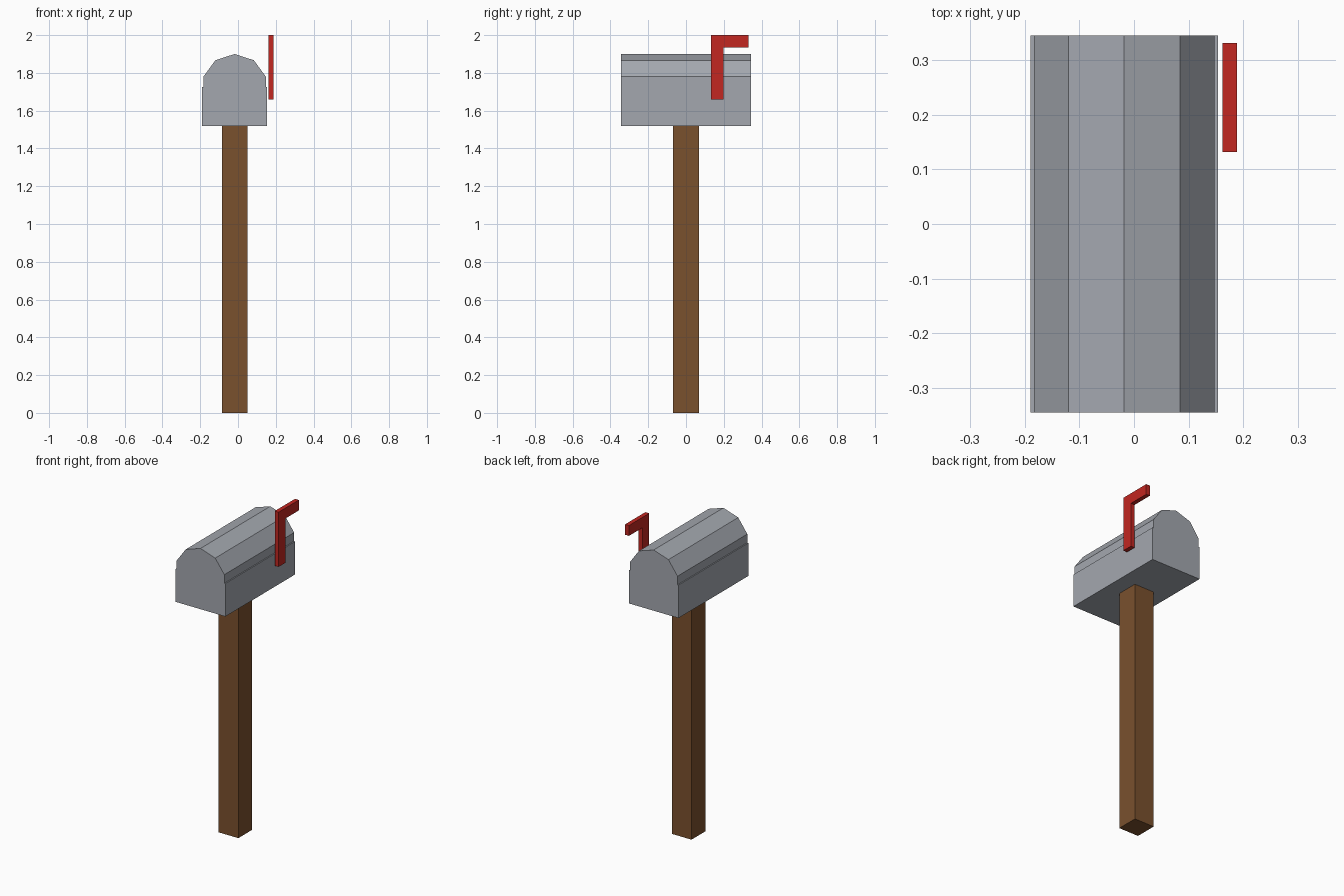
import bpy, bmesh, math

if "Cube" in bpy.data.objects:
    bpy.data.objects.remove(bpy.data.objects["Cube"])

def material(name, color):
    m = bpy.data.materials.new(name)
    m.diffuse_color = color
    m.use_nodes = True
    m.node_tree.nodes["Principled BSDF"].inputs["Base Color"].default_value = m.diffuse_color
    return m

def extrude_profile(name, points, depth, mat=None):
    """Make a solid by extruding a flat outline of 3D points along a vector."""
    bm = bmesh.new()
    face = bm.faces.new([bm.verts.new(p) for p in points])
    ext = bmesh.ops.extrude_face_region(bm, geom=[face], use_keep_orig=True)
    moved = [g for g in ext["geom"] if isinstance(g, bmesh.types.BMVert)]
    bmesh.ops.translate(bm, verts=moved, vec=depth)
    bmesh.ops.recalc_face_normals(bm, faces=bm.faces)
    mesh = bpy.data.meshes.new(name)
    bm.to_mesh(mesh)
    bm.free()
    obj = bpy.data.objects.new(name, mesh)
    bpy.context.collection.objects.link(obj)
    if mat:
        mesh.materials.append(mat)
    return obj

wood = material("wood", (0.195, 0.082, 0.027, 1))
metal = material("metal", (0.37, 0.39, 0.43, 1))
red = material("red", (0.54, 0.02, 0.015, 1))

CX = -0.018                     # post and box sit slightly left of the flag
BASE, SHOULDER = 1.52, 1.7265   # box bottom and start of the rounded roof
HALF_W, HALF_L, R = 0.172, 0.345, 0.1735

# Square post
P = 0.068
extrude_profile("post", [(CX - P, -P, 0), (CX + P, -P, 0), (CX + P, P, 0), (CX - P, P, 0)],
                (0, 0, BASE), wood)

# Box: straight walls, small step, then the upper half of a ten-sided cylinder
step = R * math.cos(math.radians(18))
outline = [(-HALF_W, BASE), (HALF_W, BASE), (HALF_W, SHOULDER), (step, SHOULDER)]
for deg in (18, 54, 90, 126, 162):
    a = math.radians(deg)
    outline.append((R * math.cos(a), SHOULDER + R * math.sin(a)))
outline += [(-step, SHOULDER), (-HALF_W, SHOULDER)]
extrude_profile("mailbox_body", [(CX + x, -HALF_L, z) for x, z in outline],
                (0, 2 * HALF_L, 0), metal)

# Raised L-shaped flag beside the right wall
flag = [(0.132, 1.658), (0.198, 1.658), (0.198, 1.935),
        (0.332, 1.935), (0.332, 2.0), (0.132, 2.0)]
extrude_profile("signal_flag", [(0.162, y, z) for y, z in flag], (0.027, 0, 0), red)
